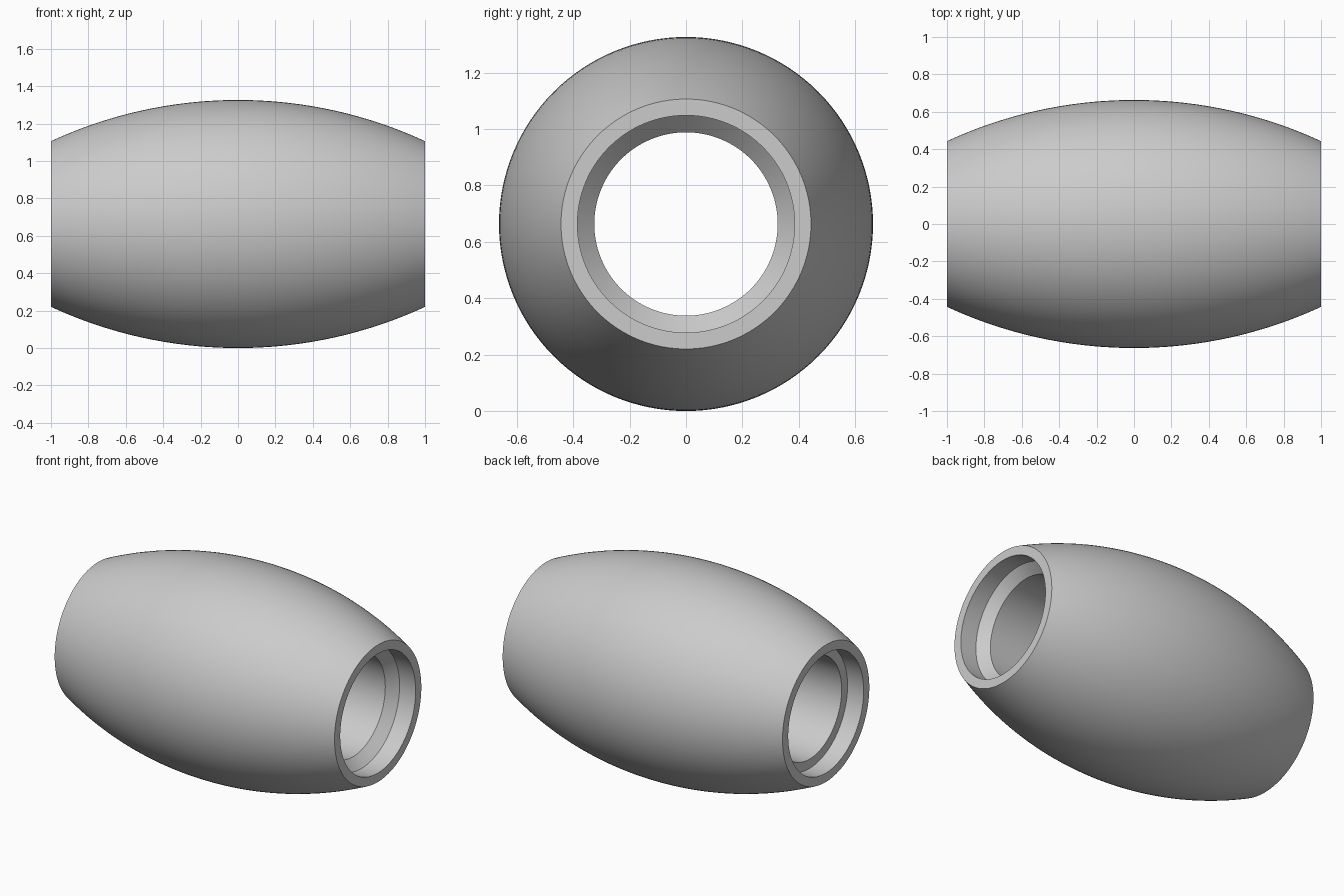
import bpy, bmesh, math
from mathutils import Matrix, Vector

cube = bpy.data.objects.get("Cube")
if cube:
    bpy.data.objects.remove(cube, do_unlink=True)

HALF = 1.0           # half length along x
R_MID = 0.663        # widest radius
R_END = 0.443        # radius at the ends
R_SOCKET = 0.385     # counterbore at each end
R_BORE = 0.325       # through hole
DEPTH = 0.115        # counterbore depth
CHAMFER = 0.06       # conical shoulder on the left end
RINGS, SIDES = 48, 128

# Flat grey material
grey = bpy.data.materials.new("plain_grey")
grey.use_nodes = True
colour = (0.6, 0.6, 0.6, 1.0)
grey.diffuse_color = colour
grey.node_tree.nodes["Principled BSDF"].inputs["Base Color"].default_value = colour

# Outer barrel profile: a circular arc from end to end
sag = R_MID - R_END
arc_r = (HALF ** 2 + sag ** 2) / (2 * sag)
arc_a = math.asin(HALF / arc_r)
profile = []
for i in range(RINGS + 1):
    a = arc_a * (2 * i / RINGS - 1)
    profile.append((arc_r * math.sin(a), R_MID - arc_r * (1 - math.cos(a))))

# Inner profile: socket, conical shoulder, bore, flat shoulder, socket
profile += [
    (HALF, R_SOCKET),
    (HALF - DEPTH, R_SOCKET),
    (HALF - DEPTH - CHAMFER, R_BORE),
    (-HALF + DEPTH, R_BORE),
    (-HALF + DEPTH, R_SOCKET),
    (-HALF, R_SOCKET),
]

# Revolve the closed profile around the x axis
bm = bmesh.new()
loops = []
for s in range(SIDES):
    turn = Matrix.Rotation(math.tau * s / SIDES, 3, 'X')
    loops.append([bm.verts.new(turn @ Vector((x, 0, r))) for x, r in profile])
n = len(profile)
for s in range(SIDES):
    here, there = loops[s], loops[(s + 1) % SIDES]
    for i in range(n):
        j = (i + 1) % n
        bm.faces.new((here[i], here[j], there[j], there[i]))
bmesh.ops.recalc_face_normals(bm, faces=bm.faces)
bmesh.ops.translate(bm, verts=bm.verts, vec=(0, 0, R_MID))
mesh = bpy.data.meshes.new("barrel_sleeve")
bm.to_mesh(mesh)
bm.free()
mesh.materials.append(grey)

sleeve = bpy.data.objects.new("barrel_sleeve", mesh)
bpy.context.collection.objects.link(sleeve)
bpy.ops.object.select_all(action='DESELECT')
sleeve.select_set(True)
bpy.context.view_layer.objects.active = sleeve
bpy.ops.object.shade_smooth_by_angle(angle=math.radians(30))
